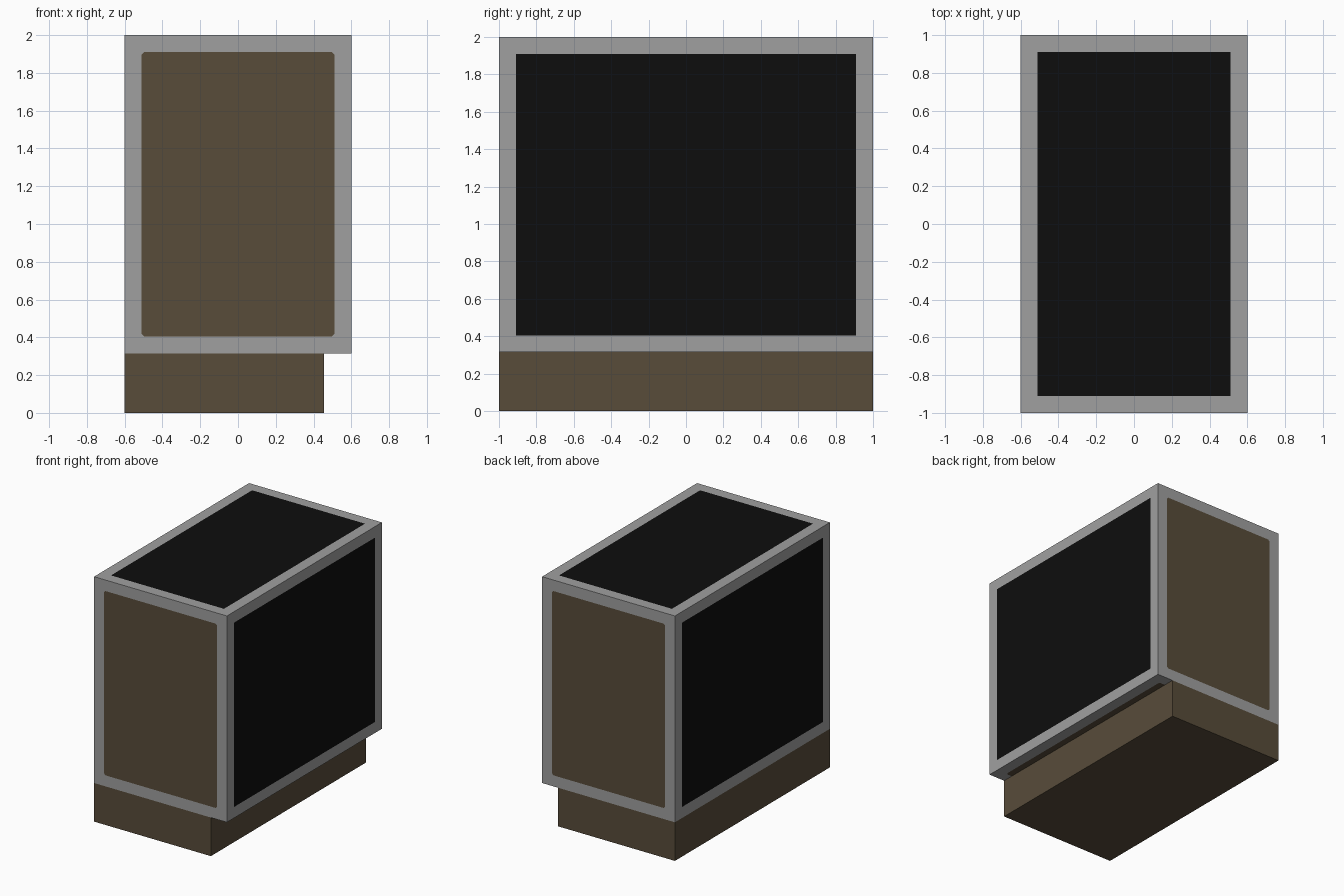
import bpy, bmesh
from mathutils import Vector

if "Cube" in bpy.data.objects:
    bpy.data.objects.remove(bpy.data.objects["Cube"])


def material(name, rgb):
    m = bpy.data.materials.new(name)
    m.diffuse_color = (*rgb, 1)
    m.use_nodes = True
    m.node_tree.nodes["Principled BSDF"].inputs["Base Color"].default_value = m.diffuse_color
    return m


grey = material("frame grey", (0.35, 0.35, 0.35))
brown = material("panel brown", (0.098, 0.072, 0.042))
black = material("panel black", (0.0042, 0.0042, 0.0042))


def box(bm, lo, hi):
    bmesh.ops.create_cube(bm, size=1)
    lo, hi = Vector(lo), Vector(hi)
    for v in bm.verts:
        v.co = Vector([(lo[i] + hi[i]) / 2 + v.co[i] * (hi[i] - lo[i]) for i in range(3)])


def finish(name, bm, mats):
    bm.normal_update()
    me = bpy.data.meshes.new(name)
    bm.to_mesh(me)
    bm.free()
    for m in mats:
        me.materials.append(m)
    ob = bpy.data.objects.new(name, me)
    bpy.context.collection.objects.link(ob)


# Cabinet: grey frame with a flush inset panel on every side
bm = bmesh.new()
box(bm, (-0.6, -1, 0.315), (0.6, 1, 2))
bm.normal_update()
panels = list(bm.faces)
bmesh.ops.inset_individual(bm, faces=panels, thickness=0.09, use_even_offset=True)
bm.normal_update()
corners = []
for f in panels:
    is_brown = abs(f.normal.y) > 0.5 or f.normal.z < -0.5
    f.material_index = 1 if is_brown else 2
    if is_brown:
        corners += list(f.verts)
# Slightly clipped corners on the brown panels
bmesh.ops.bevel(bm, geom=corners, offset=0.012, offset_type='OFFSET', segments=1,
                profile=0.5, affect='VERTICES', material=0)
finish("cabinet", bm, [grey, brown, black])

# Plinth: set back along the right side
bm = bmesh.new()
box(bm, (-0.6, -1, 0), (0.455, 1, 0.315))
finish("plinth", bm, [brown])
